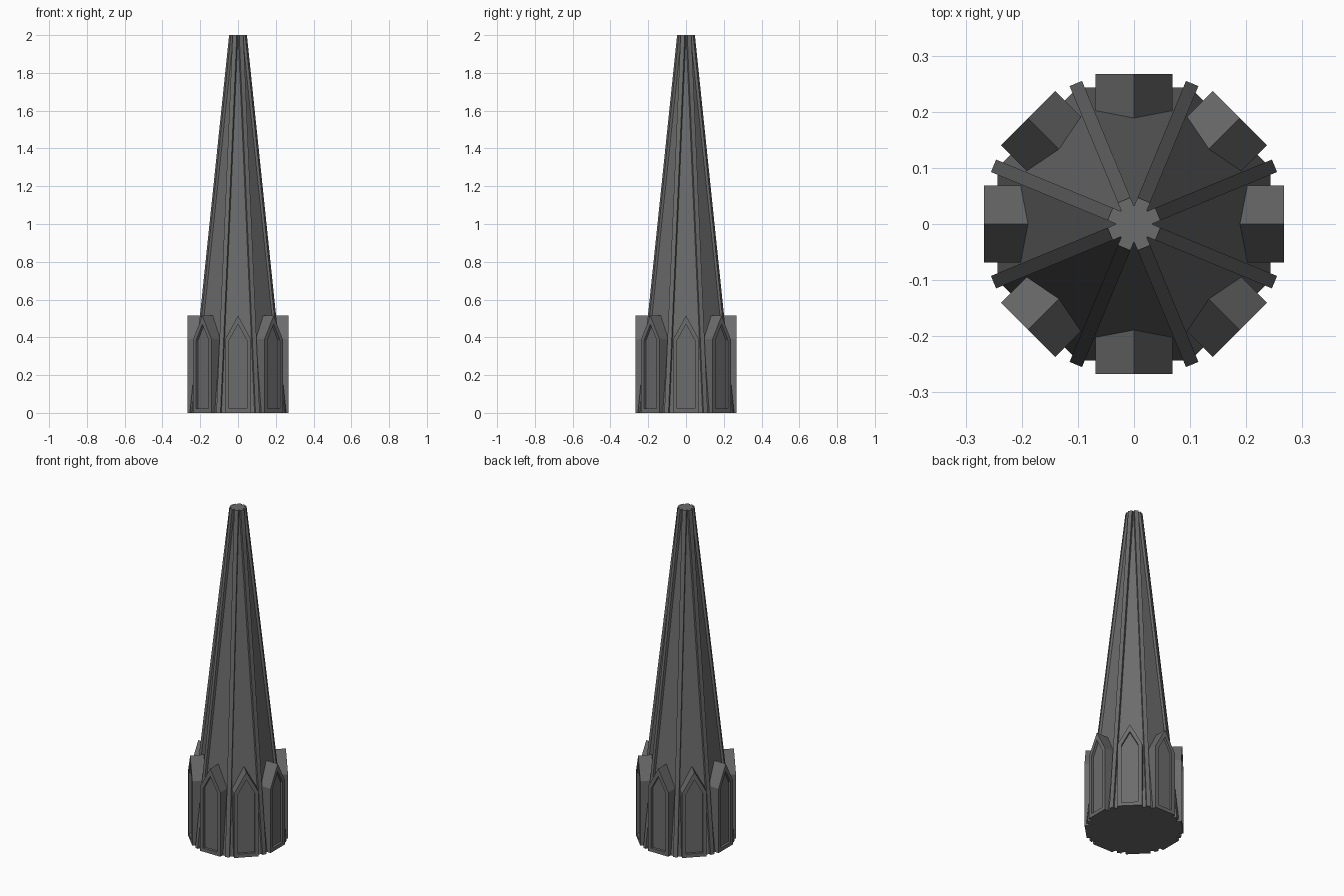
import bpy, bmesh, math
from mathutils import Matrix, Vector

if "Cube" in bpy.data.objects:
    bpy.data.objects.remove(bpy.data.objects["Cube"])

SIDES = 8
STEP = math.tau / SIDES

stone = bpy.data.materials.new("dark grey stone")
stone.diffuse_color = (0.15, 0.15, 0.15, 1)
stone.use_nodes = True
stone.node_tree.nodes["Principled BSDF"].inputs["Base Color"].default_value = stone.diffuse_color


def finish(bm, name, angle=0.0):
    """Turn a bmesh into a flat-shaded object rotated about z."""
    bmesh.ops.recalc_face_normals(bm, faces=bm.faces)
    bmesh.ops.rotate(bm, verts=bm.verts, cent=(0, 0, 0),
                     matrix=Matrix.Rotation(angle, 3, 'Z'))
    mesh = bpy.data.meshes.new(name)
    bm.to_mesh(mesh)
    bm.free()
    mesh.materials.append(stone)
    obj = bpy.data.objects.new(name, mesh)
    bpy.context.collection.objects.link(obj)
    return obj


def loft(bm, ring_a, ring_b):
    """Closed solid between two matching rings; returns the second cap."""
    a = [bm.verts.new(p) for p in ring_a]
    b = [bm.verts.new(p) for p in ring_b]
    n = len(a)
    for i in range(n):
        j = (i + 1) % n
        bm.faces.new((a[i], a[j], b[j], b[i]))
    bm.faces.new(a)
    return bm.faces.new(b)


# Tapered octagonal spire
def octagon(apothem, z):
    r = apothem / math.cos(STEP / 2)
    return [(r * math.cos((i + 0.5) * STEP), r * math.sin((i + 0.5) * STEP), z)
            for i in range(SIDES)]


bm = bmesh.new()
loft(bm, octagon(0.243, 0), octagon(0.033, 2))
finish(bm, "spire_body")


# Corner rib running the full height
def make_rib(angle, half=0.012):
    def ring(r, z):
        return [(0, -half, z), (r, -half, z), (r, half, z), (0, half, z)]
    rib = bmesh.new()
    loft(rib, ring(0.271, 0), ring(0.046, 2))
    finish(rib, "corner_rib", angle)


# Gabled niche at the foot of each face, with a recessed panel
def make_gable(angle, half=0.0685, eave=0.39, peak=0.515):
    def ring(x):
        return [(x, -half, 0), (x, half, 0), (x, half, eave),
                (x, 0, peak), (x, -half, eave)]
    gable = bmesh.new()
    front = loft(gable, ring(0.10), ring(0.267))
    bmesh.ops.recalc_face_normals(gable, faces=gable.faces)
    bmesh.ops.inset_individual(gable, faces=[front], thickness=0.022,
                               use_even_offset=True)
    panel = bmesh.ops.extrude_discrete_faces(gable, faces=[front])["faces"][0]
    bmesh.ops.translate(gable, verts=panel.verts, vec=Vector((-0.015, 0, 0)))
    finish(gable, "gabled_niche", angle)


for k in range(SIDES):
    make_rib((k + 0.5) * STEP)
    make_gable(k * STEP)
